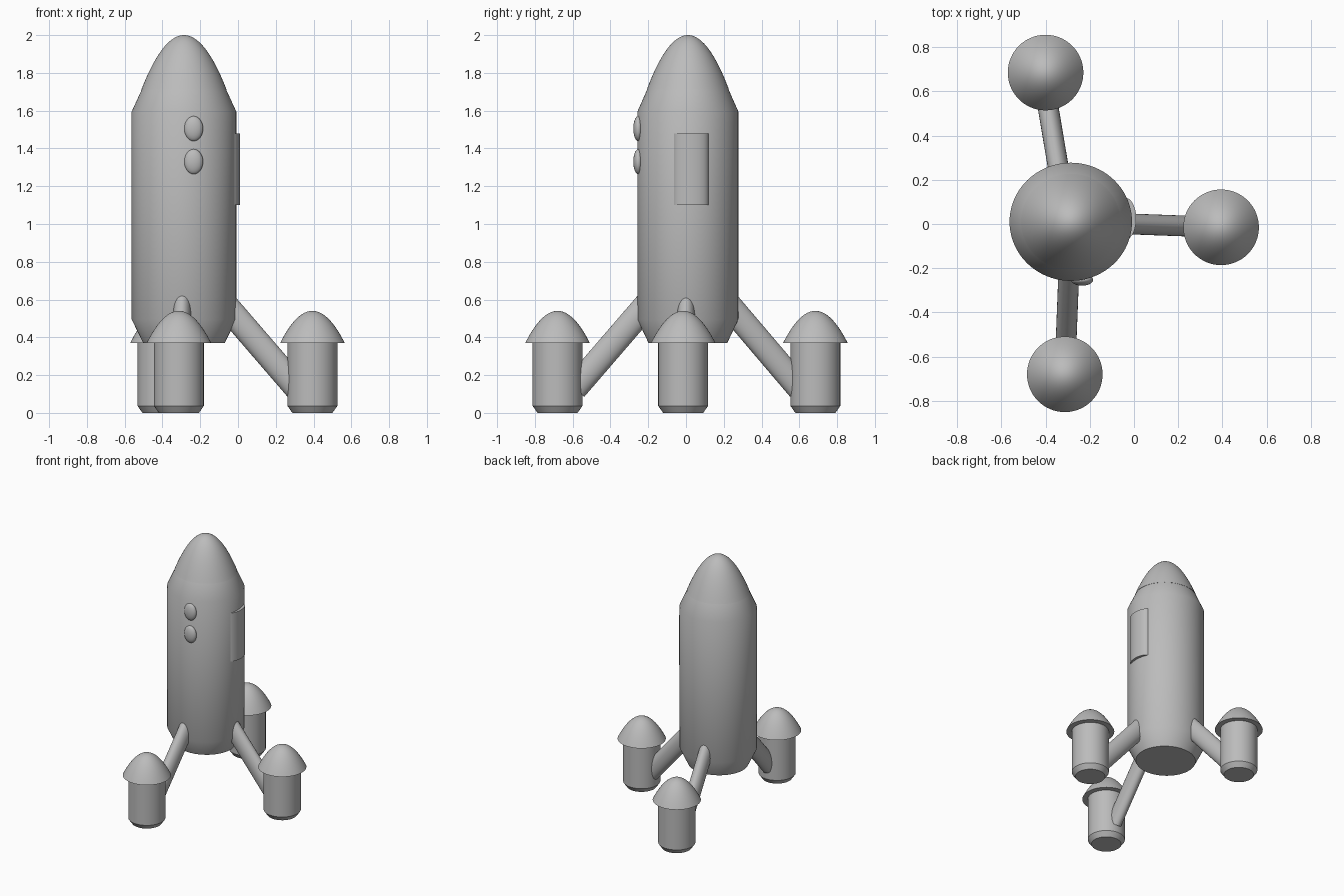
import bpy, bmesh, math
from mathutils import Vector, Matrix

if "Cube" in bpy.data.objects:
    bpy.data.objects.remove(bpy.data.objects["Cube"])

grey = bpy.data.materials.new("plain_grey")
grey.use_nodes = True
COLOUR = (0.5, 0.5, 0.5, 1)
grey.diffuse_color = COLOUR
grey.node_tree.nodes["Principled BSDF"].inputs["Base Color"].default_value = COLOUR


def finish(name, bm):
    """Turn a bmesh into a smooth-shaded grey object."""
    bmesh.ops.recalc_face_normals(bm, faces=bm.faces)
    mesh = bpy.data.meshes.new(name)
    bm.to_mesh(mesh)
    bm.free()
    mesh.materials.append(grey)
    obj = bpy.data.objects.new(name, mesh)
    bpy.context.collection.objects.link(obj)
    bpy.ops.object.select_all(action='DESELECT')
    obj.select_set(True)
    bpy.context.view_layer.objects.active = obj
    bpy.ops.object.shade_smooth_by_angle(angle=math.radians(32))
    return obj


def lathe(name, profile, centre, squash=1.0, sides=64):
    """Spin (radius, height) points around an upright axis and cap the ends."""
    bm = bmesh.new()
    rings = []
    for r, z in profile:
        if r == 0:
            rings.append([bm.verts.new((centre[0], centre[1], z))] * sides)
            continue
        angles = [math.tau * i / sides for i in range(sides)]
        rings.append([bm.verts.new((centre[0] + r * math.cos(a),
                                    centre[1] + r * squash * math.sin(a), z)) for a in angles])
    for low, high in zip(rings, rings[1:]):
        for i in range(sides):
            j = (i + 1) % sides
            corners = [low[i], low[j], high[j], high[i]]
            bm.faces.new(list(dict.fromkeys(corners)))
    bm.faces.new(rings[0])
    if profile[-1][0] > 0:
        bm.faces.new(rings[-1])
    return finish(name, bm)


def dome(radius, base, top, steps=20):
    """Profile of a paraboloid, with points packed towards the tip."""
    return [(radius * (1 - k / steps), base + (top - base) * (1 - (1 - k / steps) ** 2))
            for k in range(steps + 1)]


def strut(name, start, end):
    """Oval rod, deeper than wide, sloping between two points."""
    start, end = Vector(start), Vector(end)
    along = (end - start).normalized()
    side = along.cross(Vector((0, 0, 1))).normalized()
    depth = side.cross(along)
    frame = Matrix((side * 0.047, depth * 0.068, along)).transposed().to_4x4()
    frame.translation = (start + end) / 2
    bm = bmesh.new()
    bmesh.ops.create_cone(bm, cap_ends=True, segments=40, radius1=1, radius2=1,
                          depth=(end - start).length, matrix=frame)
    return finish(name, bm)


# Main rocket body and nose
BODY = Vector((-0.286, 0.01))
SQUASH = 0.965
lathe("rocket_body", [(0.216, 0.37), (0.277, 0.495), (0.277, 1.595), (0.222, 1.715)],
      BODY, SQUASH, sides=80)
lathe("nose_cone", dome(0.225, 1.713, 2.0), BODY, SQUASH, sides=80)

# Three booster pods, each with a cap and a strut to the body
pods = {"left": ((0.394, -0.015), 0.0),
        "front": ((-0.313, -0.68), 0.0),
        "back": ((-0.4, 0.685), -0.015)}
for label, (spot, shift) in pods.items():
    lathe(label + "_pod", [(0.106, 0), (0.132, 0.037), (0.132, 0.38)], spot)
    lathe(label + "_pod_cap", dome(0.171, 0.37, 0.54), spot)
    out = (Vector(spot) - BODY).normalized()
    hub = BODY + Vector((shift, 0))
    inner, outer = hub + out * 0.19, hub + out * 0.6
    strut(label + "_strut", (*inner, 0.605), (*outer, 0.13))

# Two oval portholes on the front
for label, z in (("upper", 1.505), ("lower", 1.33)):
    bm = bmesh.new()
    oval = Matrix.LocRotScale(Vector((-0.235, -0.253, z)), None, Vector((0.05, 0.026, 0.066)))
    bmesh.ops.create_uvsphere(bm, u_segments=32, v_segments=20, radius=1, matrix=oval)
    finish(label + "_porthole", bm)

# Curved hatch on the left side
lathe("hatch", [(0.05, 1.1), (0.05, 1.48)], (-0.04, 0.024), squash=1.9)
